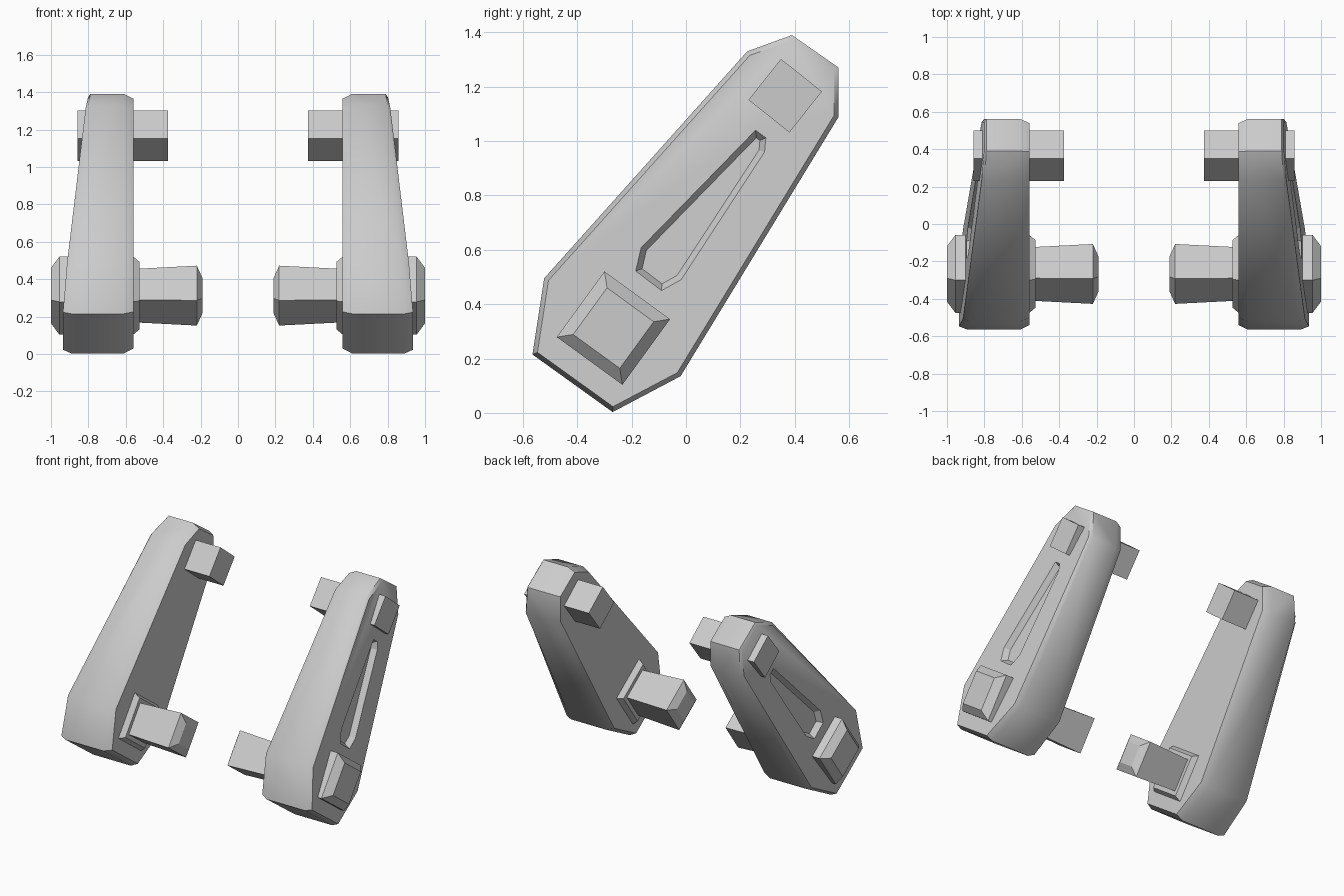
import bpy, bmesh, math
from mathutils import Vector

if "Cube" in bpy.data.objects:
    bpy.data.objects.remove(bpy.data.objects["Cube"])


def inset(poly, d):
    """Mitred inward offset of a counter-clockwise (y, z) polygon."""
    out = []
    for i, p in enumerate(poly):
        p, a, b = Vector(p), Vector(poly[i - 1]), Vector(poly[(i + 1) % len(poly)])
        e1, e2 = (p - a).normalized(), (b - p).normalized()
        n1, n2 = Vector((-e1.y, e1.x)), Vector((-e2.y, e2.x))
        out.append(tuple(p + (n1 + n2) * d / (1 + n1.dot(n2))))
    return out


def diamond(centre, radius, angle):
    return [(centre[0] + radius * math.cos(math.radians(angle + 90 * k)),
             centre[1] + radius * math.sin(math.radians(angle + 90 * k))) for k in range(4)]


def slope(base, k):
    """x position that shrinks along the length of the arm."""
    return lambda y, z: base - k * (0.57 * y + 0.82 * z)


def loft(name, sections):
    """Skin a list of (x or x function, polygon) sections and cap both ends."""
    bm = bmesh.new()
    rings = []
    for x, poly in sections:
        rings.append([bm.verts.new((x(y, z) if callable(x) else x, y, z)) for y, z in poly])
    n = len(rings[0])
    for a, b in zip(rings, rings[1:]):
        for i in range(n):
            j = (i + 1) % n
            bm.faces.new((a[i], a[j], b[j], b[i]))
    bm.faces.new(rings[0][::-1])
    bm.faces.new(rings[-1])
    bmesh.ops.recalc_face_normals(bm, faces=bm.faces)
    mesh = bpy.data.meshes.new(name)
    bm.to_mesh(mesh)
    bm.free()
    obj = bpy.data.objects.new(name, mesh)
    bpy.context.collection.objects.link(obj)
    return obj


def finish(obj, angle=35):
    bpy.ops.object.select_all(action='DESELECT')
    obj.select_set(True)
    bpy.context.view_layer.objects.active = obj
    bpy.ops.object.shade_smooth_by_angle(angle=math.radians(angle))
    mirror = obj.modifiers.new("Mirror", 'MIRROR')
    mirror.use_mirror_merge = False


# Arm: tapered plate with chamfered rims
outline = [(-0.565, 0.215), (-0.27, 0.003), (-0.02, 0.135), (0.562, 1.09),
           (0.562, 1.27), (0.39, 1.39), (0.225, 1.33), (-0.522, 0.495)]
face_k, face_base = 0.0905, 0.924
arm = loft("arm", [(0.56, inset(outline, 0.022)), (0.61, outline),
                   (slope(0.881, 0.067), outline),
                   (slope(face_base, face_k), inset(outline, 0.017))])

# Teardrop groove in the outer face
groove = [(-0.09, 0.45), (-0.018, 0.49), (0.289, 0.96), (0.294, 1.012),
          (0.256, 1.04), (-0.165, 0.608), (-0.185, 0.522)]
cutter = loft("groove_cutter", [(slope(face_base + 0.04, face_k), groove),
                                (slope(face_base, face_k), groove),
                                (slope(face_base - 0.035, face_k), inset(groove, 0.021))])
cutter.hide_render = True
cutter.hide_set(True)
cut = arm.modifiers.new("Groove", 'BOOLEAN')
cut.operation, cut.object, cut.solver = 'DIFFERENCE', cutter, 'EXACT'
finish(arm)

# Lower pivot: collar, flared peg and outer cap in one lathe-like loft
low = (-0.267, 0.312)
pivot = loft("lower_pivot", [(x, diamond(low, r, 9)) for x, r in (
    (0.19, 0.095), (0.22, 0.162), (0.527, 0.146), (0.527, 0.183),
    (0.56, 0.211), (0.955, 0.211), (1.0, 0.15))])
finish(pivot, 30)

# Upper pin: plain square bar through the arm
pin = loft("upper_pin", [(x, diamond((0.365, 1.167), 0.136, 6.5)) for x in (0.375, 0.857)])
finish(pin, 30)
